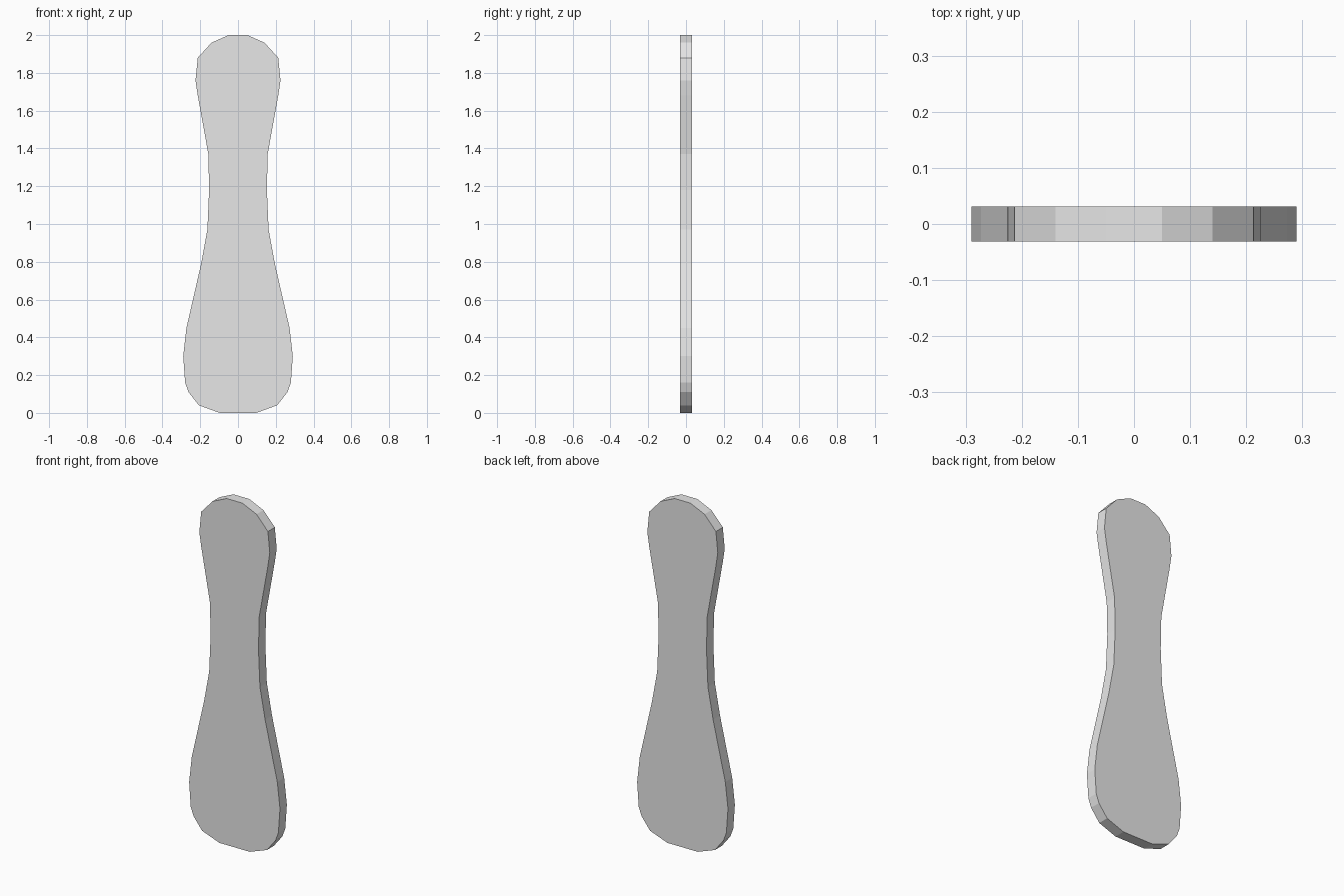
import bpy, bmesh

if "Cube" in bpy.data.objects:
    bpy.data.objects.remove(bpy.data.objects["Cube"])

# Right half of the outline (x, z), top to bottom; mirrored for the left
HALF = [(0.05, 2.0), (0.14, 1.96), (0.213, 1.88), (0.225, 1.76), (0.213, 1.68),
        (0.157, 1.37), (0.153, 1.18), (0.162, 0.97), (0.195, 0.79), (0.273, 0.45),
        (0.29, 0.30), (0.28, 0.16), (0.262, 0.11), (0.207, 0.04), (0.097, 0.0)]
THICK = 0.063

# Single flat grey
grey = bpy.data.materials.new("light grey")
grey.diffuse_color = (0.8, 0.8, 0.8, 1)
grey.use_nodes = True
grey.node_tree.nodes["Principled BSDF"].inputs["Base Color"].default_value = grey.diffuse_color

# Waisted paddle-shaped plate: outline face extruded along y
outline = HALF + [(-x, z) for x, z in reversed(HALF)]
bm = bmesh.new()
face = bm.faces.new([bm.verts.new((x, -THICK / 2, z)) for x, z in outline])
ext = bmesh.ops.extrude_face_region(bm, geom=[face], use_keep_orig=True)
new_verts = [g for g in ext["geom"] if isinstance(g, bmesh.types.BMVert)]
bmesh.ops.translate(bm, verts=new_verts, vec=(0, THICK, 0))
bmesh.ops.recalc_face_normals(bm, faces=bm.faces)

mesh = bpy.data.meshes.new("waisted_plate")
bm.to_mesh(mesh)
bm.free()
mesh.materials.append(grey)
plate = bpy.data.objects.new("waisted_plate", mesh)
bpy.context.collection.objects.link(plate)
